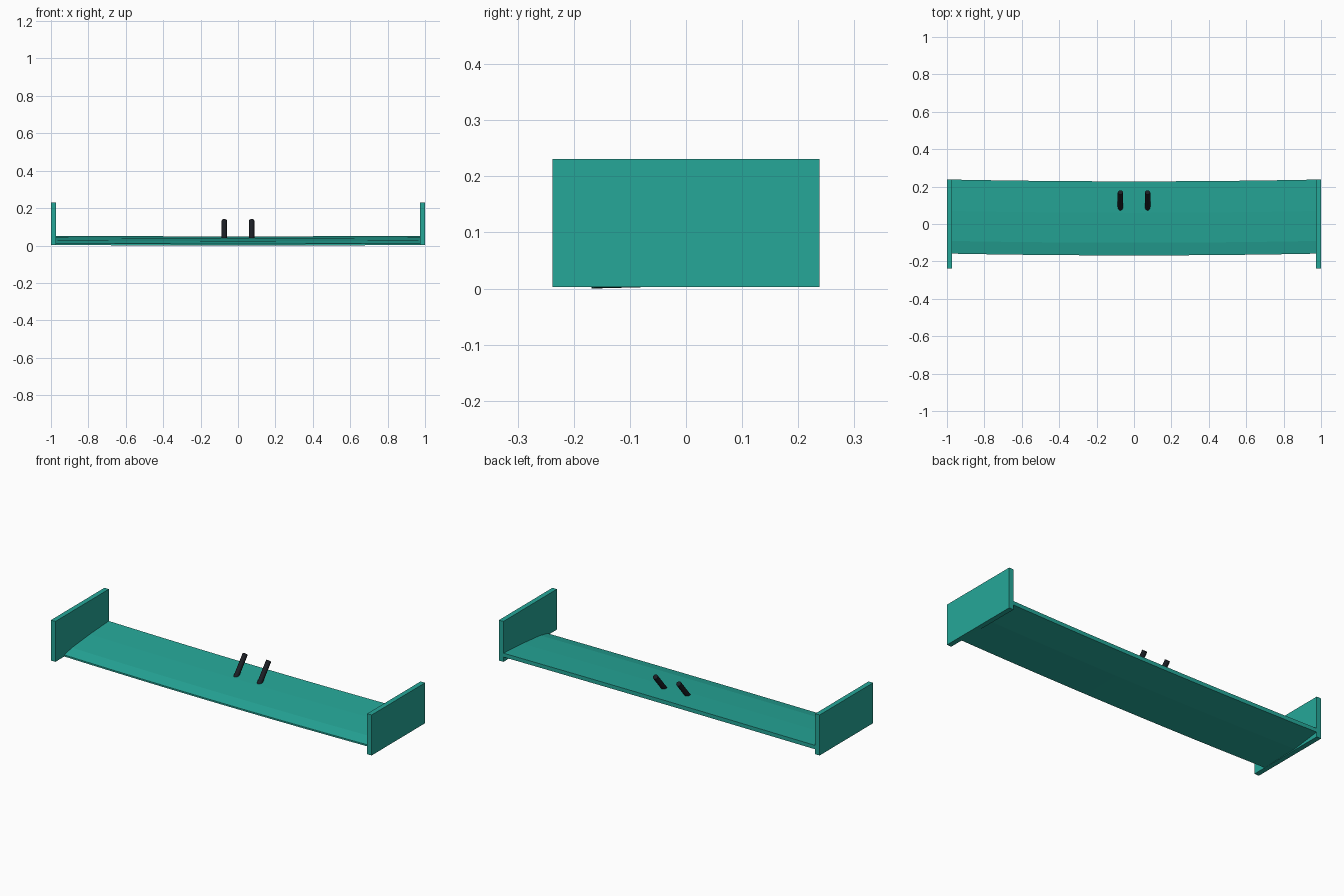
import bpy, bmesh
from mathutils import Vector

cube = bpy.data.objects.get("Cube")
if cube:
    bpy.data.objects.remove(cube, do_unlink=True)


def make_material(name, rgb):
    mat = bpy.data.materials.new(name)
    mat.use_nodes = True
    mat.diffuse_color = (*rgb, 1)
    mat.node_tree.nodes["Principled BSDF"].inputs["Base Color"].default_value = (*rgb, 1)
    return mat


def add_object(name, bm, mat):
    bmesh.ops.recalc_face_normals(bm, faces=bm.faces)
    mesh = bpy.data.meshes.new(name)
    bm.to_mesh(mesh)
    bm.free()
    mesh.materials.append(mat)
    obj = bpy.data.objects.new(name, mesh)
    bpy.context.collection.objects.link(obj)
    return obj


teal = make_material("teal paint", (0.019, 0.39, 0.318))
black = make_material("black struts", (0.011, 0.013, 0.018))

# Main wing: a section lofted along x, bowed slightly forward at mid span
section = [(-0.158, 0.003), (-0.158, 0.012), (-0.09, 0.027), (0.07, 0.042),
           (0.238, 0.052), (0.238, 0.03), (0.07, 0.009)]
bm = bmesh.new()
rings = []
stations = 12
for i in range(stations + 1):
    x = -1 + 2 * i / stations
    bow = 1 - x * x
    rings.append([bm.verts.new((x * 0.9995, y - 0.01 * bow, z - 0.003 * bow))
                  for y, z in section])
for a, b in zip(rings, rings[1:]):
    for j in range(len(section)):
        k = (j + 1) % len(section)
        bm.faces.new((a[j], a[k], b[k], b[j]))
bm.faces.new(rings[0])
bm.faces.new(rings[-1])
add_object("main_wing", bm, teal)

# Upright plates at the wing tips, and leaning struts near the middle
for side, label in ((1, "left"), (-1, "right")):
    bm = bmesh.new()
    bmesh.ops.create_cube(bm, size=1)
    bmesh.ops.scale(bm, vec=(0.028, 0.476, 0.228), verts=bm.verts)
    bmesh.ops.translate(bm, vec=(side * 0.986, 0, 0.117), verts=bm.verts)
    add_object(label + "_end_plate", bm, teal)

    low = Vector((side * 0.073, 0.072, 0.0175))
    high = Vector((side * 0.073, 0.169, 0.133))
    axis = high - low
    bm = bmesh.new()
    bmesh.ops.create_cone(bm, cap_ends=True, segments=16, radius1=0.014,
                          radius2=0.014, depth=axis.length)
    strut = add_object(label + "_strut", bm, black)
    strut.location = (low + high) / 2
    strut.rotation_euler = axis.to_track_quat('Z', 'Y').to_euler()
    bpy.ops.object.select_all(action='DESELECT')
    strut.select_set(True)
    bpy.context.view_layer.objects.active = strut
    bpy.ops.object.shade_smooth_by_angle()
